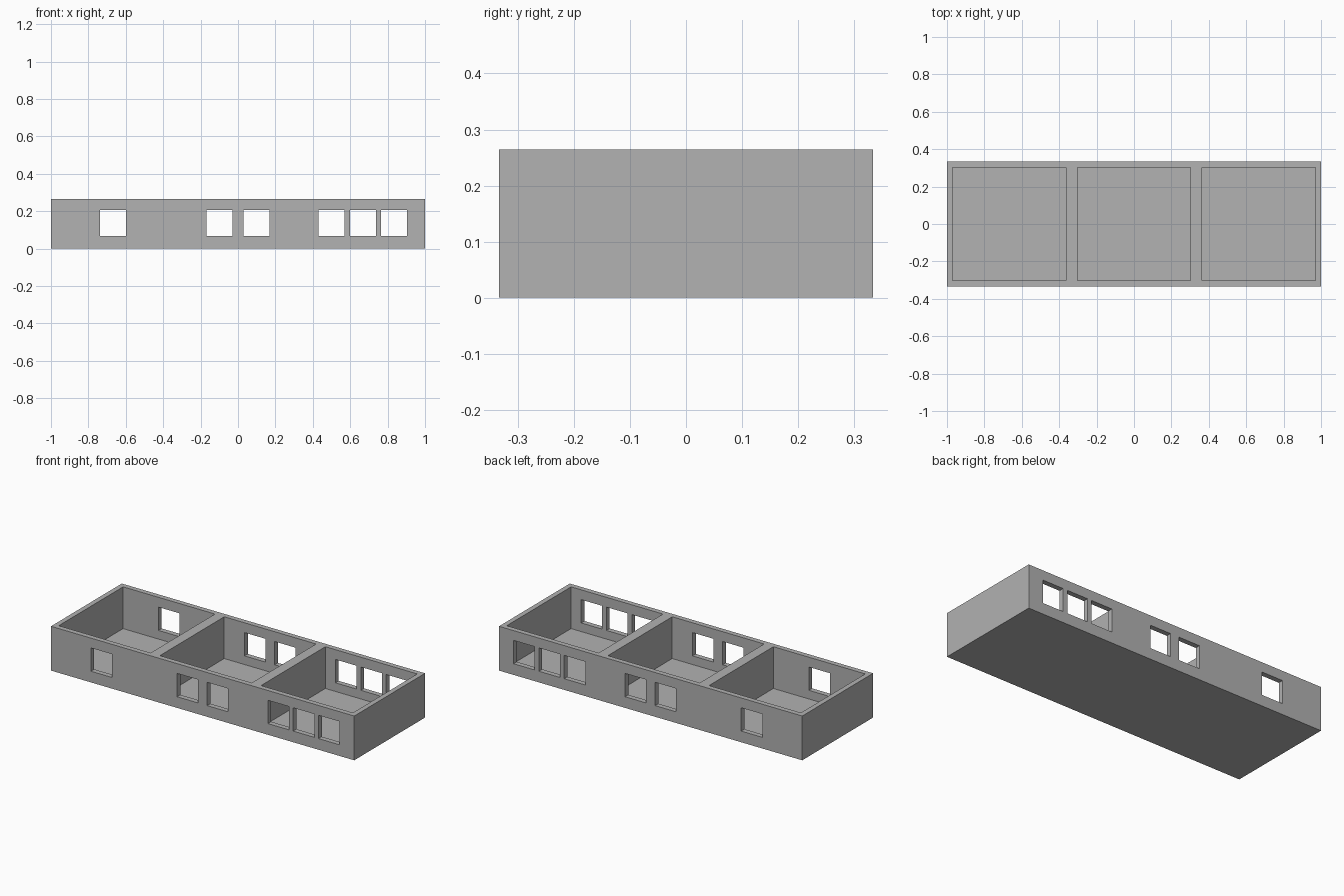
import bpy
import bmesh
from mathutils import Matrix, Vector

cube = bpy.data.objects.get("Cube")
if cube:
    bpy.data.objects.remove(cube, do_unlink=True)

LENGTH, DEPTH, HEIGHT = 2.0, 0.667, 0.264
ROOM, FLOOR = 0.606, 0.015
WINDOW, WINDOW_Z = 0.139, 0.136
ROOM_X = (-0.667, 0.0, 0.667)
WINDOW_X = (-0.667, -0.099, 0.099, 0.5, 0.667, 0.834)

grey = bpy.data.materials.new("wall_grey")
grey.use_nodes = True
colour = (0.445, 0.445, 0.445, 1)
grey.diffuse_color = colour
grey.node_tree.nodes["Principled BSDF"].inputs["Base Color"].default_value = colour


def make_boxes(name, centres, size):
    """One object holding equal boxes at the given centres."""
    bm = bmesh.new()
    for c in centres:
        bmesh.ops.create_cube(bm, size=1, matrix=Matrix.LocRotScale(Vector(c), None, Vector(size)))
    mesh = bpy.data.meshes.new(name)
    bm.to_mesh(mesh)
    bm.free()
    mesh.materials.append(grey)
    obj = bpy.data.objects.new(name, mesh)
    bpy.context.collection.objects.link(obj)
    return obj


# Solid block for the floor and walls
building = make_boxes("building_shell", [(0, 0, HEIGHT / 2)], (LENGTH, DEPTH, HEIGHT))

# Open-topped rooms, and window openings through front and back walls
room_cutter = make_boxes("room_cutter", [(x, 0, FLOOR + HEIGHT / 2) for x in ROOM_X],
                         (ROOM, ROOM, HEIGHT))
window_cutter = make_boxes("window_cutter", [(x, 0, WINDOW_Z) for x in WINDOW_X],
                           (WINDOW, DEPTH * 1.2, WINDOW))

for cutter in (room_cutter, window_cutter):
    cutter.hide_render = True
    cut = building.modifiers.new(cutter.name, "BOOLEAN")
    cut.operation = "DIFFERENCE"
    cut.solver = "EXACT"
    cut.object = cutter

# Bake the cuts and discard the cutters
bpy.context.view_layer.update()
graph = bpy.context.evaluated_depsgraph_get()
result = bpy.data.meshes.new_from_object(building.evaluated_get(graph))
building.modifiers.clear()
building.data = result
for cutter in (room_cutter, window_cutter):
    bpy.data.objects.remove(cutter, do_unlink=True)
